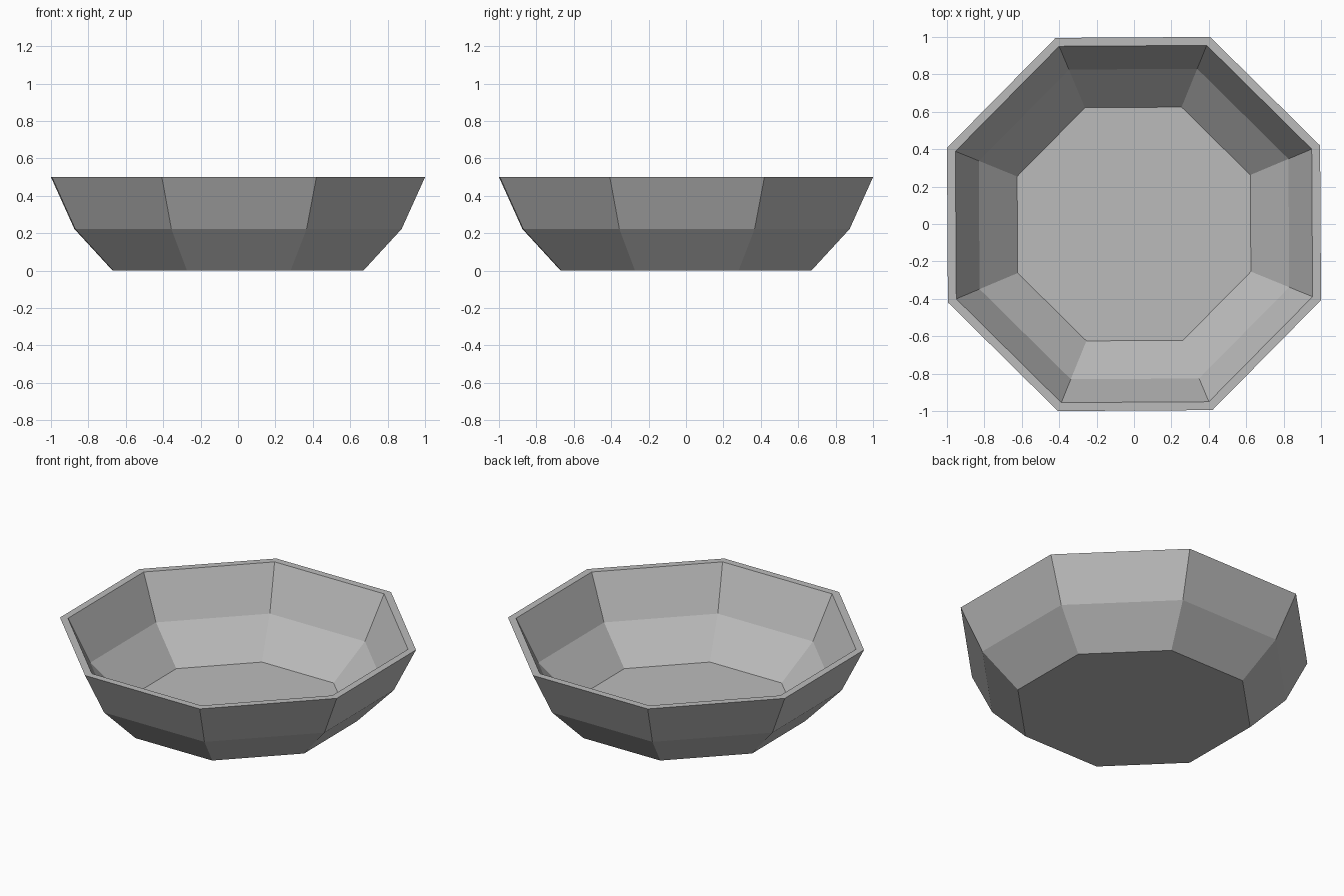
import bpy, bmesh, math

cube = bpy.data.objects.get("Cube")
if cube:
    bpy.data.objects.remove(cube, do_unlink=True)

SIDES = 8
TURN = math.radians(22.5 + 0.35)

# Stone grey material
grey = bpy.data.materials.new("stone_grey")
grey.use_nodes = True
colour = (0.5, 0.5, 0.5, 1)
grey.diffuse_color = colour
grey.node_tree.nodes["Principled BSDF"].inputs["Base Color"].default_value = colour

# Wall profile (half width across the flats, height): outside upwards, then inside downwards
profile = [(0.67, 0), (0.875, 0.223), (1.0, 0.5),
           (0.955, 0.5), (0.83, 0.223), (0.625, 0.007)]

bm = bmesh.new()


def ring(half_width, z):
    radius = half_width / math.cos(math.pi / SIDES + math.radians(-0.35))
    angles = [TURN + math.tau * i / SIDES for i in range(SIDES)]
    return [bm.verts.new((radius * math.cos(a), radius * math.sin(a), z)) for a in angles]


# Walls, rim, underside and inner floor of the bowl
rings = [ring(*point) for point in profile]
for low, high in zip(rings, rings[1:]):
    for i in range(SIDES):
        j = (i + 1) % SIDES
        bm.faces.new((low[i], low[j], high[j], high[i]))
bm.faces.new(rings[0][::-1])
bm.faces.new(rings[-1])
bm.normal_update()

mesh = bpy.data.meshes.new("bowl")
bm.to_mesh(mesh)
bm.free()
mesh.materials.append(grey)
bowl = bpy.data.objects.new("bowl", mesh)
bpy.context.collection.objects.link(bowl)
